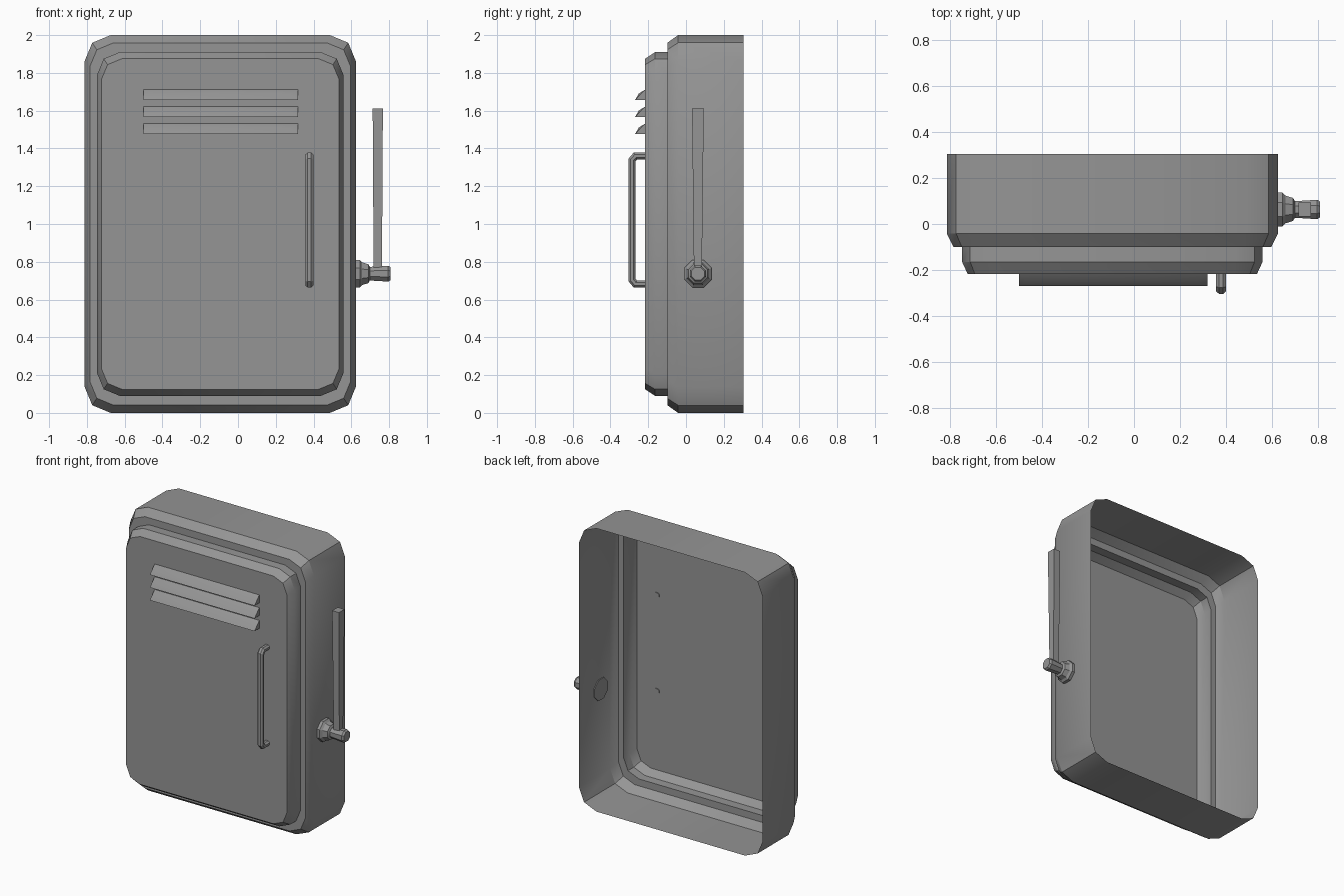
import bpy, bmesh
from math import sin, cos, pi, radians
from mathutils import Vector

if "Cube" in bpy.data.objects:
    bpy.data.objects.remove(bpy.data.objects["Cube"])

GREY = (0.3, 0.3, 0.3, 1)
metal = bpy.data.materials.new("grey_metal")
metal.use_nodes = True
metal.diffuse_color = GREY
bsdf = next(n for n in metal.node_tree.nodes if n.type == 'BSDF_PRINCIPLED')
bsdf.inputs["Base Color"].default_value = GREY

LEFT, RIGHT, HEIGHT = -0.812, 0.624, 2.0


def finish(obj):
    """Give the part its colour and shading."""
    obj.data.materials.append(metal)
    bpy.ops.object.select_all(action='DESELECT')
    obj.select_set(True)
    bpy.context.view_layer.objects.active = obj
    bpy.ops.object.shade_smooth_by_angle(angle=radians(30))
    return obj


def loft(name, rings, cap_start=False, cap_end=False):
    """Bridge closed rings of points, in order, into one skin."""
    bm = bmesh.new()
    loops = [[bm.verts.new(p) for p in ring] for ring in rings]
    n = len(loops[0])
    for a, b in zip(loops, loops[1:]):
        for i in range(n):
            j = (i + 1) % n
            bm.faces.new((a[i], a[j], b[j], b[i]))
    if cap_start:
        bm.faces.new(loops[0][::-1])
    if cap_end:
        bm.faces.new(loops[-1])
    mesh = bpy.data.meshes.new(name)
    bm.to_mesh(mesh)
    bm.free()
    obj = bpy.data.objects.new(name, mesh)
    bpy.context.collection.objects.link(obj)
    return finish(obj)


def rounded_ring(inset_x, inset_z, radius, y):
    """Rounded rectangle with two-segment corners, counter-clockwise from the front."""
    x0, x1 = LEFT + inset_x + radius, RIGHT - inset_x - radius
    z0, z1 = inset_z + radius, HEIGHT - inset_z - radius
    centres = [(x1, z0), (x1, z1), (x0, z1), (x0, z0)]
    ring = []
    for k, (cx, cz) in enumerate(centres):
        for step in range(3):
            a = (k - 1) * pi / 2 + step * pi / 4
            ring.append((cx + radius * cos(a), y, cz + radius * sin(a)))
    return ring


# Open-backed case with a bevelled front rim and a flange around the door
loft("case", [
    rounded_ring(0, 0, 0.138, 0.304),
    rounded_ring(0, 0, 0.138, -0.042),
    rounded_ring(0.028, 0.041, 0.125, -0.099),
    rounded_ring(0.066, 0.09, 0.12, -0.099)])

# Raised door panel
loft("door", [
    rounded_ring(0.066, 0.09, 0.12, -0.099),
    rounded_ring(0.066, 0.09, 0.12, -0.164),
    rounded_ring(0.09, 0.125, 0.107, -0.216)], cap_end=True)

# Three vent louvres with tucked-in ends
for k in range(3):
    top = 1.712 - k * 0.09
    low = top - 0.056
    bm = bmesh.new()
    ends = []
    for x, tuck in ((-0.5, 0.035), (0.318, -0.045)):
        ends.append([bm.verts.new(p) for p in (
            (x, -0.216, top), (x + tuck, -0.25, top - 0.022),
            (x, -0.27, low), (x, -0.216, low))])
    a, b = ends
    for i in range(3):
        bm.faces.new((a[i], a[i + 1], b[i + 1], b[i]))
    for e in ends:
        bm.faces.new(e[:3])
        bm.faces.new((e[0], e[2], e[3]))
    bmesh.ops.recalc_face_normals(bm, faces=bm.faces)
    mesh = bpy.data.meshes.new("vent_louvre")
    bm.to_mesh(mesh)
    bm.free()
    louvre = bpy.data.objects.new(f"vent_louvre_{k + 1}", mesh)
    bpy.context.collection.objects.link(louvre)
    finish(louvre)

# Door pull handle: octagonal tube along a chamfered path
path = [Vector((0.378, y, z)) for y, z in (
    (-0.21, 1.36), (-0.268, 1.36), (-0.285, 1.34),
    (-0.285, 0.702), (-0.268, 0.682), (-0.21, 0.682))]
rings = []
for i, p in enumerate(path):
    before = (p - path[i - 1]).normalized() if i else Vector((0, -1, 0))
    after = (path[i + 1] - p).normalized() if i < len(path) - 1 else Vector((0, 1, 0))
    along = (before + after).normalized()
    side = Vector((1, 0, 0))
    out = side.cross(along) / along.dot(before)
    rings.append([p + side * 0.023 * cos(t) + out * 0.02 * sin(t)
                  for t in (pi / 8 + s * pi / 4 for s in range(8))])
loft("door_handle", rings, True, True)


# Stepped octagonal pivot on the left wall
def octagon(x, apothem):
    r = apothem / cos(pi / 8)
    return [(x, 0.063 + r * cos(t), 0.737 + r * sin(t))
            for t in (pi / 8 + s * pi / 4 for s in range(8))]


loft("lever_pivot", [octagon(x, r) for x, r in (
    (0.618, 0.073), (0.645, 0.073), (0.657, 0.06), (0.69, 0.05),
    (0.698, 0.036), (0.795, 0.042), (0.808, 0.034))], True, True)


# Upright lever arm, widening towards the top
def square(hx, hy, z):
    return [(0.74 + sx * hx, 0.063 + sy * hy, z)
            for sx, sy in ((-1, -1), (1, -1), (1, 1), (-1, 1))]


loft("lever_arm", [square(0.022, 0.021, 0.75), square(0.027, 0.031, 1.612)], True, True)
